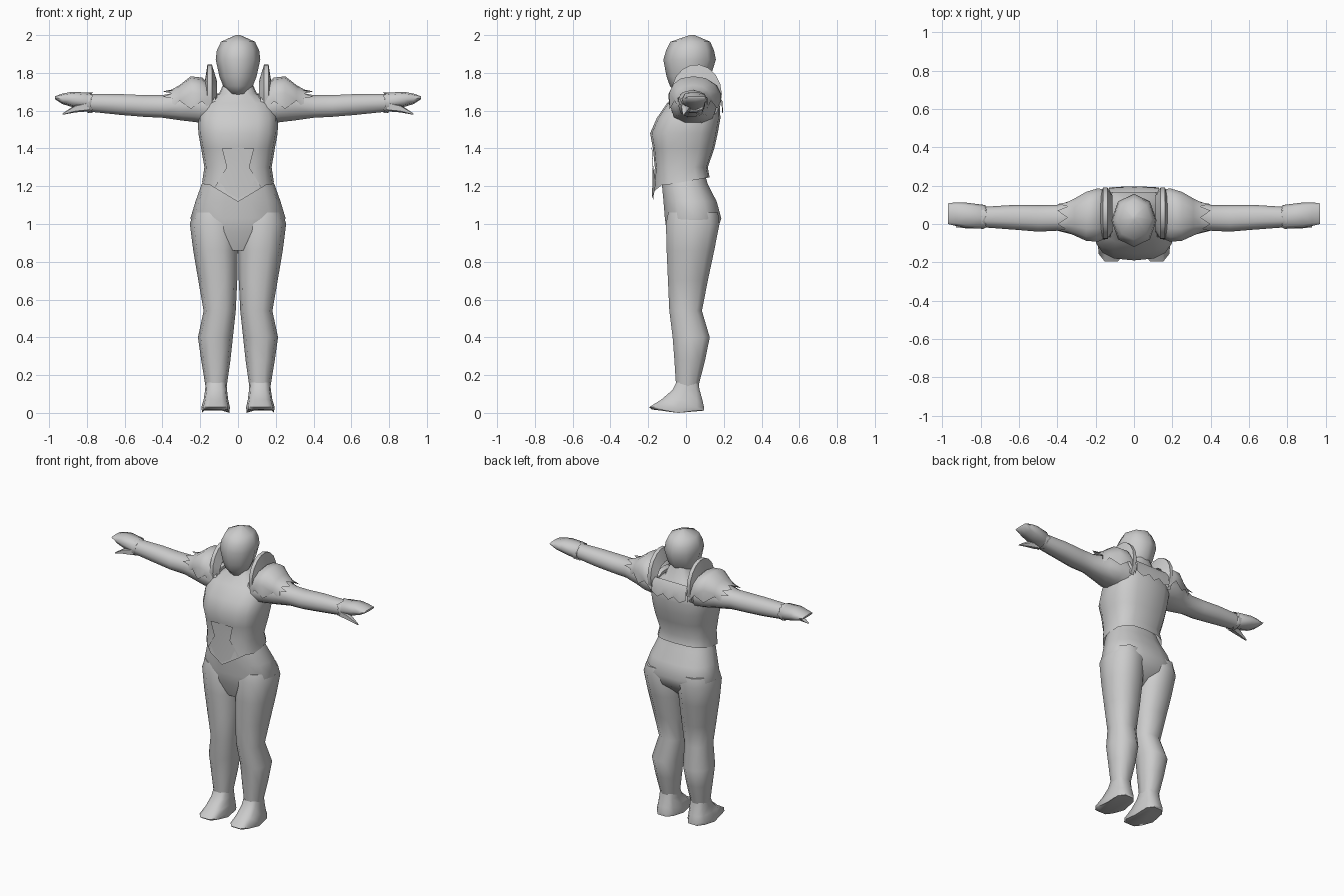
import bpy, bmesh, math
from math import sin, cos, pi, radians

if "Cube" in bpy.data.objects:
    bpy.data.objects.remove(bpy.data.objects["Cube"])

grey = bpy.data.materials.new("plain grey")
grey.diffuse_color = (0.6, 0.6, 0.6, 1)
grey.use_nodes = True
grey.node_tree.nodes["Principled BSDF"].inputs["Base Color"].default_value = grey.diffuse_color


def finish(name, bm, mirror=False, angle=60):
    bmesh.ops.recalc_face_normals(bm, faces=bm.faces)
    me = bpy.data.meshes.new(name)
    bm.to_mesh(me)
    bm.free()
    me.materials.append(grey)
    ob = bpy.data.objects.new(name, me)
    bpy.context.collection.objects.link(ob)
    if mirror:
        ob.modifiers.new("mirror", 'MIRROR')
        ob.modifiers["mirror"].use_mirror_merge = False
    bpy.ops.object.select_all(action='DESELECT')
    ob.select_set(True)
    bpy.context.view_layer.objects.active = ob
    bpy.ops.object.shade_smooth_by_angle(angle=radians(angle))
    return ob


def skin(rings, closed=True, caps=(True, True)):
    """Join rows of points into a surface."""
    bm = bmesh.new()
    rows = [[bm.verts.new(p) for p in r] for r in rings]
    n = len(rows[0])
    for a, b in zip(rows, rows[1:]):
        for i in range(n if closed else n - 1):
            j = (i + 1) % n
            bm.faces.new((a[i], a[j], b[j], b[i]))
    if closed:
        for row, cap in ((rows[0], caps[0]), (rows[-1], caps[1])):
            if cap:
                bm.faces.new(row)
    return bm


def ring(axis, t, a0, a1, b0, b1, n=12, power=0.85, start=0, sweep=2 * pi):
    """Rounded section fitted between a0..a1 and b0..b1 at position t."""
    closed = abs(sweep - 2 * pi) < 1e-6
    pts = []
    for i in range(n):
        g = start + sweep * i / (n if closed else n - 1)
        c, s = cos(g), sin(g)
        a = (a0 + a1) / 2 + (a1 - a0) / 2 * math.copysign(abs(c) ** power, c)
        b = (b0 + b1) / 2 + (b1 - b0) / 2 * math.copysign(abs(s) ** power, s)
        pts.append((a, b, t) if axis == 'z' else (t, a, b))
    return pts


# Torso with a pointed front hem
torso = [(1.22, .19, -.16, .125), (1.30, .178, -.165, .115), (1.40, .195, -.175, .15),
         (1.48, .21, -.19, .168), (1.56, .212, -.155, .182), (1.64, .19, -.10, .178),
         (1.69, .10, -.04, .14), (1.78, .06, -.02, .11)]
rings = [ring('z', z, -w, w, y0, y1, 16, .72) for z, w, y0, y1 in torso]
rings[0] = [(x, y - (.015 if y < -.12 and abs(x) < .1 else 0),
             1.225 + .22 * max(y, -.1) * .8 - (.09 * (1 - abs(x) / .15) if y < -.1 and abs(x) < .15 else 0))
            for x, y, z in rings[0]]
finish("torso", skin(rings, caps=(False, True)))

# Raised belly panel ending in the hem point
bm = skin([[(-.085, -.179, 1.40), (0, -.182, 1.405), (.085, -.179, 1.40)],
           [(-.06, -.173, 1.30), (0, -.176, 1.30), (.06, -.173, 1.30)],
           [(-.12, -.158, 1.20), (0, -.18, 1.135), (.12, -.158, 1.20)]], closed=False)
finish("belly_panel", bm)

# Pelvis
pelvis = [(1.27, .165, -.125, .10), (1.21, .193, -.13, .118), (1.12, .225, -.122, .165),
          (1.03, .252, -.115, .19), (.96, .225, -.105, .165), (.86, .07, -.07, .06)]
finish("pelvis", skin([ring('z', z, -w, w, a, b, 14, .8) for z, w, a, b in pelvis]))

# Legs
leg = [(1.06, .03, .235, -.10, .175), (1.00, 0, .255, -.112, .183), (.86, .001, .237, -.108, .155),
       (.70, .004, .21, -.10, .12), (.54, .012, .182, -.092, .088), (.40, .027, .212, -.075, .13),
       (.28, .04, .195, -.065, .105), (.14, .06, .172, -.055, .068)]
finish("leg", skin([ring('z', *s, 10) for s in leg]), mirror=True)

# Feet, stretched forward to the toes
foot = [(.16, .061, .171, -.054, .067), (.12, .058, .174, -.075, .075),
        (.07, .052, .182, -.135, .09), (.03, .043, .194, -.20, .10), (.005, .045, .19, -.185, .10)]
rings = [ring('z', *s, 10, .65) for s in foot]
rings[-1] = [(x, y, .018 if y < -.1 else (0 if y < .05 else .012)) for x, y, z in rings[-1]]
finish("foot", skin(rings), mirror=True, angle=50)

# Arms
arm = [(.12, -.08, .16, 1.52, 1.70), (.22, -.085, .165, 1.535, 1.72), (.30, -.06, .13, 1.545, 1.705),
       (.40, -.035, .10, 1.56, 1.685), (.50, -.04, .10, 1.565, 1.685), (.62, -.03, .10, 1.575, 1.69),
       (.78, -.018, .09, 1.592, 1.69)]
finish("arm", skin([ring('x', *s, 10) for s in arm]), mirror=True)

# Hands: a flat mitten with a pointed thumb
hand = [(.76, -.005, .08, 1.605, 1.68), (.785, -.025, .10, 1.595, 1.695), (.88, -.02, .112, 1.62, 1.70),
        (.93, -.01, .113, 1.635, 1.69), (.97, .0, .108, 1.662, 1.676)]
finish("hand", skin([ring('x', *s, 8, .75) for s in hand]), mirror=True)
thumb = [(.79, -.025, .04, 1.595, 1.65), (.86, -.028, .015, 1.59, 1.632), (.93, -.018, -.008, 1.578, 1.585)]
finish("thumb", skin([ring('x', *s, 5) for s in thumb]), mirror=True)

# Jagged glove cuff over the wrist
rings = [ring('x', *s, 10) for s in ((.80, -.027, .10, 1.588, 1.697), (.775, -.027, .10, 1.586, 1.698))]
rings[1] = [(x + (.018 if i % 2 else -.008), y, z) for i, (x, y, z) in enumerate(rings[1])]
finish("glove_cuff", skin(rings, caps=(False, False)), mirror=True)

# Head
head = [(1.685, .04, -.045, .03), (1.73, .078, -.085, .09), (1.78, .098, -.103, .13),
        (1.87, .118, -.12, .158), (1.92, .112, -.105, .148), (1.965, .09, -.082, .128), (2.0, .012, .02, .045)]
finish("head", skin([ring('z', z, -w, w, a, b, 8, 1, pi / 2) for z, w, a, b in head]))

# Shoulder pads: open arches with a zigzag lower edge
pad = [(.13, -.07, .18, 1.54, 1.72), (.19, -.095, .188, 1.54, 1.775), (.25, -.09, .17, 1.55, 1.782),
       (.31, -.062, .135, 1.565, 1.735), (.35, -.045, .115, 1.59, 1.712), (.385, -.035, .105, 1.62, 1.705)]
rings = [ring('x', *s, 9, .85, radians(-15), radians(210)) for s in pad]
for k, r in enumerate(rings):
    for i in (0, -1):
        x, y, z = r[i]
        r[i] = (x, y, z + (.03 if k % 2 else -.02))
rings[-1] = [(x + (.015 if i % 2 else -.04), y, z) for i, (x, y, z) in enumerate(rings[-1])]
finish("shoulder_pad", skin(rings, closed=False), mirror=True)

# Tall curved collar crests arching front to back over each shoulder
rings = []
for i in range(13):
    a = radians(-40 + 245 * i / 12)
    oy, oz = .055 + .135 * cos(a), 1.685 + .16 * sin(a)
    iy, iz = .055 + .095 * cos(a), 1.67 + .09 * sin(a)
    rings.append([(.112, iy, iz), (.175, iy, iz), (.162, oy, oz), (.138, oy, oz)])
finish("collar_crest", skin(rings), mirror=True, angle=50)

# Jagged plate between the crests at the upper back
cols = [-.13, -.085, -.04, 0, .04, .085, .13]
drop = [1.60, 1.575, 1.605, 1.575, 1.605, 1.575, 1.60]
rings = [[(x, .165, 1.69) for x in cols], [(x, .192 - .3 * x * x, 1.65) for x in cols],
         [(x, .196 - .3 * x * x, z) for x, z in zip(cols, drop)]]
finish("back_collar", skin(rings, closed=False))
